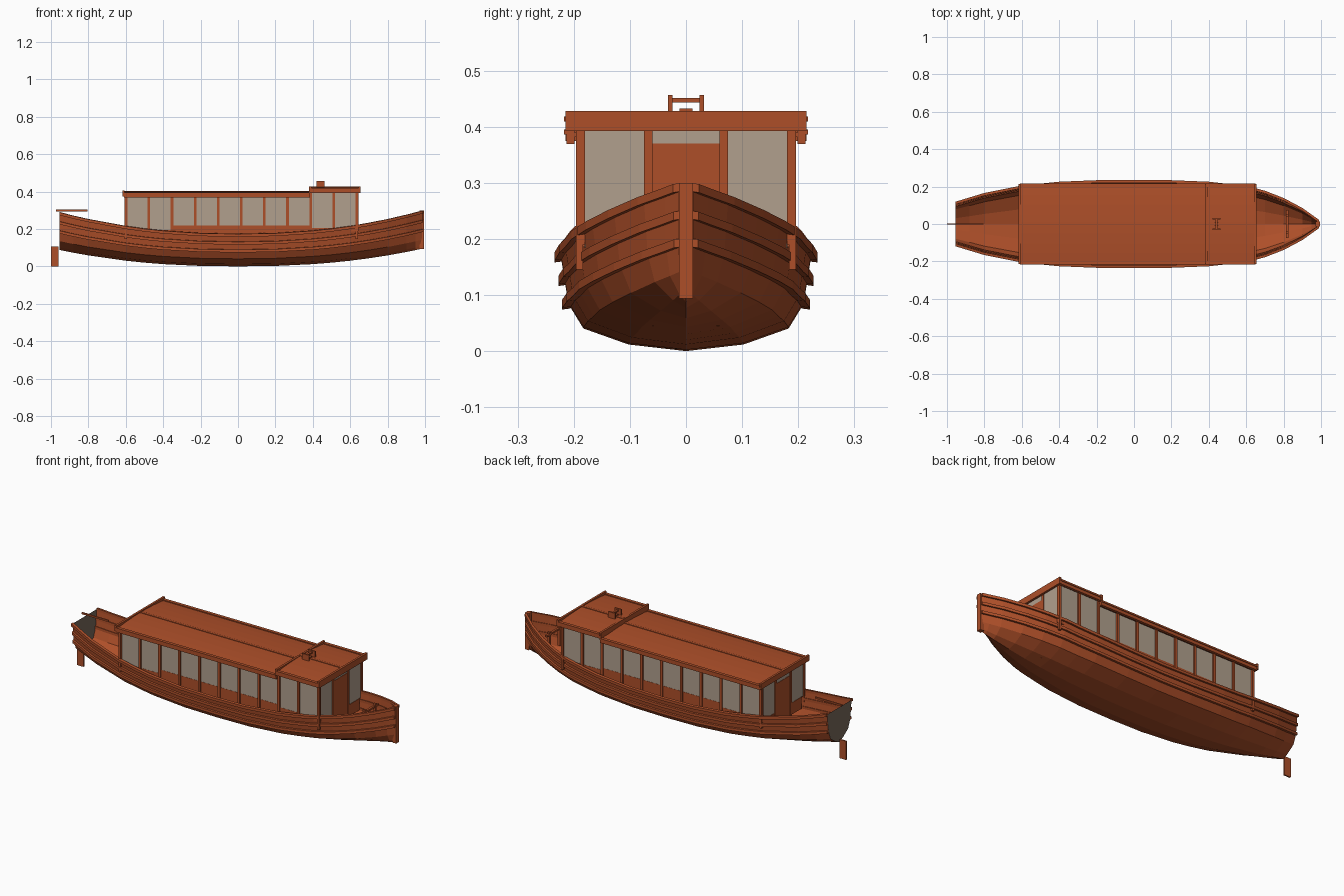
import bpy, bmesh, math

cube = bpy.data.objects.get("Cube")
if cube:
    bpy.data.objects.remove(cube, do_unlink=True)


def material(name, rgb):
    m = bpy.data.materials.new(name)
    m.use_nodes = True
    m.diffuse_color = (*rgb, 1)
    m.node_tree.nodes["Principled BSDF"].inputs["Base Color"].default_value = (*rgb, 1)
    return m


WOOD = material("red_brown_wood", (0.42, 0.078, 0.022))
GLASS = material("warm_grey_glass", (0.44, 0.35, 0.27))
TRANSOM = material("dull_grey_panel", (0.19, 0.14, 0.105))


def finish(name, bm, mat, normals=True):
    if normals:
        bmesh.ops.recalc_face_normals(bm, faces=bm.faces)
    me = bpy.data.meshes.new(name)
    bm.to_mesh(me)
    bm.free()
    ob = bpy.data.objects.new(name, me)
    bpy.context.collection.objects.link(ob)
    me.materials.append(mat)
    return ob


def box(name, x, y, z, mat=WOOD):
    """Box from (low, high) ranges on each axis."""
    bm = bmesh.new()
    bmesh.ops.create_cube(bm, size=1)
    for v in bm.verts:
        for i, (lo, hi) in enumerate((x, y, z)):
            v.co[i] = (lo + hi) / 2 + v.co[i] * (hi - lo)
    return finish(name, bm, mat)


def pair(name, x, y, z, mat=WOOD):
    """The same box on both sides of the boat."""
    box("left_" + name, x, y, z, mat)
    box("right_" + name, x, (-y[1], -y[0]), z, mat)


def loft(name, rings, mat, closed=False):
    """Skin a list of cross-sections."""
    bm = bmesh.new()
    rows = [[bm.verts.new(p) for p in r] for r in rings]
    n = len(rows[0])
    for a, b in zip(rows, rows[1:]):
        for i in range(n if closed else n - 1):
            j = (i + 1) % n
            bm.faces.new((a[i], a[j], b[j], b[i]))
    if closed:
        bm.faces.new(rows[0])
        bm.faces.new(rows[-1])
    return finish(name, bm, mat)


# Hull shape rules
STERN, BOW = -0.955, 0.988
BEAM = [(STERN, .108), (-.8, .155), (-.6, .195), (-.4, .215), (-.2, .223), (.2, .223),
        (.4, .215), (.6, .193), (.7, .167), (.8, .128), (.9, .075), (BOW, .012)]
SECTION = [(0, 0), (.46, .07), (.82, .24), (.94, .5), (.97, .75), (1, 1)]


def beam(x):
    for (x0, b0), (x1, b1) in zip(BEAM, BEAM[1:]):
        if x <= x1:
            return b0 + (b1 - b0) * (x - x0) / (x1 - x0)
    return BEAM[-1][1]


def keel(x):
    return .098 * abs(x) ** 2.3


def sheer(x):
    return .168 + .128 * abs(x) ** 2.2


def hull_point(x, w, f):
    w = w ** (1 + .7 * abs(x) ** 3)
    return beam(x) * w, keel(x) + (sheer(x) - keel(x)) * f


STATIONS = sorted([b[0] for b in BEAM] + [0, .5, -.5, -.88, .95])


def hull_ring(x):
    side = [hull_point(x, w, f) for w, f in SECTION]
    return [(x, -y, z) for y, z in side[:0:-1]] + [(x, y, z) for y, z in side]


# Open hull shell and transom
loft("hull", [hull_ring(x) for x in STATIONS], WOOD)
bm = bmesh.new()
bm.faces.new([bm.verts.new(p) for p in hull_ring(STERN)])
finish("transom", bm, TRANSOM, False)

# Three rubbing rails each side
for k, (w, f) in enumerate(SECTION[3:]):
    for side, s in (("left", 1), ("right", -1)):
        rings = []
        for x in STATIONS:
            y, z = hull_point(x, w, f)
            rings.append([(x, s * (y - .004), z - .008), (x, s * (y + .011), z - .010),
                          (x, s * (y + .011), z + .005), (x, s * (y - .004), z + .007)])
        loft(f"{side}_rubbing_rail_{k + 1}", rings, WOOD, True)

# Stem post, rudder and tiller
box("stem_post", (.970, .994), (-.0125, .0125), (.094, .300))
box("rudder", (-1.0, -.960), (-.004, .004), (0, .105))
box("tiller", (-.972, -.805), (-.004, .004), (.294, .303))

# Cabin sides: posts, sills, glazing
FIRST, STEP, COUNT = -.6, .1235, 11
for i in range(COUNT):
    x = FIRST + i * STEP
    top = .40 if i >= 8 else .375
    pair(f"window_post_{i + 1}", (x - .007, x + .007), (.184, .196), (.145, top))
    if i < COUNT - 1:
        low = sheer(x + STEP / 2) - .02
        sill = .195 if i < 2 else .218 if i < 8 else .205
        edge = (x, x + STEP)
        pair(f"sill_panel_{i + 1}", edge, (.181, .189), (low, sill))
        pair(f"side_glass_{i + 1}", edge, (.184, .188), (sill, top), GLASS)

# Cabin end walls: corner glass, door posts, central door
for name, x, top in (("rear", FIRST, .375), ("front", FIRST + STEP * 10, .40)):
    thick = (x - .005, x + .005)
    thin = (x - .003, x + .003)
    pair(name + "_door_post", (x - .008, x + .008), (.060, .075), (.06, top))
    pair(name + "_corner_post", (x - .008, x + .008), (.180, .190), (.19, top))
    pair(name + "_end_glass", thin, (.075, .181), (.185, top), GLASS)
    pair(name + "_end_panel", thick, (.075, .165), (.12, .185))
    box(name + "_door", thick, (-.06, .06), (.045, top - .03))
    box(name + "_door_light", thin, (-.06, .06), (top - .03, top), GLASS)


# Cambered roofs with side fascias
def roof(name, x0, x1, top, drop):
    half = .207
    arc = [(half * t / 4, top - .004 - .012 * (t / 4) ** 2) for t in range(-4, 5)]
    under = [(y, z - .008) for y, z in reversed(arc)]
    loft(name + "_roof", [[(x, y, z) for y, z in arc + under] for x in (x0, x1)], WOOD, True)
    pair(name + "_roof_fascia", (x0, x1), (.199, .213), (top - drop, top - .012))
    pair(name + "_roof_moulding", (x0, x1), (.199, .217), (top - .019, top - .010))
    box(name + "_roof_ridge", (x0, x1), (-.007, .007), (top - .008, top - .001))


def end_board(name, x, z):
    box(name, (x - .006, x + .006), (-.215, .215), z)


roof("saloon", -.610, .386, .405, .036)
roof("wheelhouse", .386, .650, .428, .036)
end_board("saloon_aft_board", -.612, (.374, .406))
end_board("wheelhouse_aft_board", .386, (.395, .426))
end_board("wheelhouse_fore_board", .650, (.392, .428))

# Lamp bracket on the wheelhouse roof
pair("bracket_plate", (.42, .463), (.024, .032), (.422, .456))
box("bracket_bar", (.436, .447), (-.026, .026), (.443, .451))
box("bracket_foot", (.43, .453), (-.012, .012), (.422, .432))

# Mooring bitt across the bow
box("bitt_bar", (.814, .826), (-.075, .075), (.232, .242))
pair("bitt_post", (.813, .827), (.040, .052), (.14, .252))
